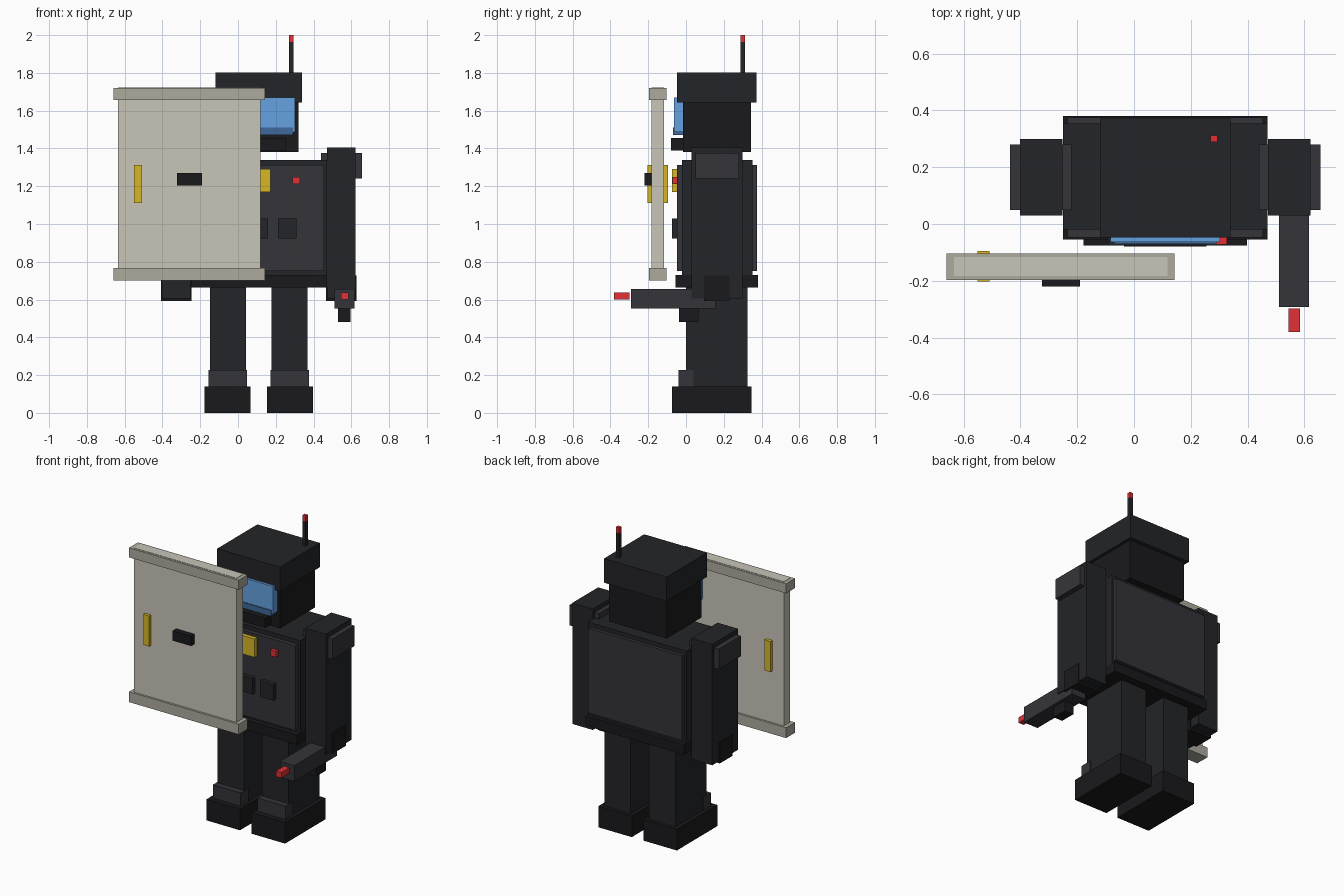
import bpy

CX = 0.11  # centre line of the figure (the shield shifts it off x = 0)


def material(name, r, g, b):
    m = bpy.data.materials.new(name)
    m.diffuse_color = (r, g, b, 1)
    return m


BLACK = material("black", 0.010, 0.010, 0.012, )
DARK = material("dark", 0.017, 0.018, 0.021)
PANEL = material("panel", 0.034, 0.034, 0.042)
BLUE = material("blue", 0.13, 0.36, 0.75)
DEEP = material("deep_blue", 0.05, 0.14, 0.32)
YELLOW = material("yellow", 0.68, 0.47, 0.02)
RED = material("red", 0.75, 0.03, 0.035)
BEIGE = material("beige", 0.58, 0.56, 0.48)
TRIM = material("trim", 0.42, 0.40, 0.34)


def box(name, x, y, z, mat):
    """Box from (min, max) ranges on each axis."""
    bpy.ops.mesh.primitive_cube_add(size=1)
    o = bpy.context.object
    o.name = name
    for i, (a, b) in enumerate((x, y, z)):
        o.location[i] = (a + b) / 2
        o.scale[i] = b - a
    bpy.ops.object.transform_apply(location=True, rotation=False, scale=True)
    o.data.materials.append(mat)
    return o


def mid(half, offset=0):
    return (CX + offset - half, CX + offset + half)


def pair(name, inner, outer, y, z, mat):
    """Mirrored boxes at a distance range from the centre line."""
    box(name + "_right", (CX + inner, CX + outer), y, z, mat)
    box(name + "_left", (CX - outer, CX - inner), y, z, mat)


# Legs and boots
pair("boot", 0.043, 0.287, (-0.075, 0.348), (0, 0.14), BLACK)
pair("leg", 0.067, 0.259, (0, 0.325), (0.14, 0.68), DARK)
pair("shin_guard", 0.062, 0.266, (-0.04, 0.04), (0.14, 0.228), PANEL)

# Torso
box("belt", mid(0.36), (-0.055, 0.38), (0.665, 0.73), BLACK)
box("torso", mid(0.36), (-0.02, 0.353), (0.72, 1.34), DARK)
box("vest", mid(0.345), (-0.047, 0.375), (0.752, 1.312), PANEL)
box("badge", mid(0.063), (-0.073, -0.04), (1.17, 1.292), YELLOW)
box("chest_light", (0.288, 0.328), (-0.072, -0.04), (1.212, 1.25), RED)
for i in (-1, 0, 1):
    box("pouch", mid(0.049, 0.152 * i), (-0.075, -0.04), (0.922, 1.028), DARK)

# Arms
pair("arm", 0.362, 0.512, (0.03, 0.30), (0.605, 1.405), DARK)
pair("shoulder_pad", 0.33, 0.546, (0.05, 0.28), (1.24, 1.375), PANEL)
pair("hand", 0.357, 0.518, (0.095, 0.23), (0.592, 0.727), BLACK)

# Head and helmet
box("head", mid(0.21), (-0.017, 0.345), (1.38, 1.65), BLACK)
box("helmet", mid(0.229), (-0.047, 0.372), (1.642, 1.802), DARK)
box("visor", mid(0.192), (-0.063, -0.017), (1.488, 1.67), BLUE)
box("visor_strip", mid(0.18), (-0.07, -0.017), (1.472, 1.51), DEEP)
box("chin_guard", mid(0.145), (-0.08, -0.015), (1.39, 1.455), BLACK)
box("antenna", (0.27, 0.294), (0.288, 0.312), (1.80, 1.963), DARK)
box("antenna_tip", (0.27, 0.294), (0.288, 0.312), (1.963, 2.0), RED)

# Hand tool
box("blaster_body", (0.51, 0.616), (-0.292, 0.155), (0.552, 0.657), PANEL)
box("blaster_tip", (0.544, 0.584), (-0.38, -0.298), (0.6, 0.637), RED)
box("blaster_grip", (0.53, 0.596), (-0.038, 0.066), (0.482, 0.556), BLACK)

# Shield
box("shield_panel", (-0.634, 0.118), (-0.183, -0.117), (0.701, 1.722), BEIGE)
for name, z in (("top", (1.657, 1.72)), ("bottom", (0.70, 0.768))):
    box("shield_rail_" + name, (-0.66, 0.143), (-0.197, -0.103), z, TRIM)
box("shield_mark", (-0.551, -0.508), (-0.203, -0.095), (1.11, 1.312), YELLOW)
box("shield_slot", (-0.324, -0.19), (-0.22, -0.18), (1.205, 1.27), BLACK)
